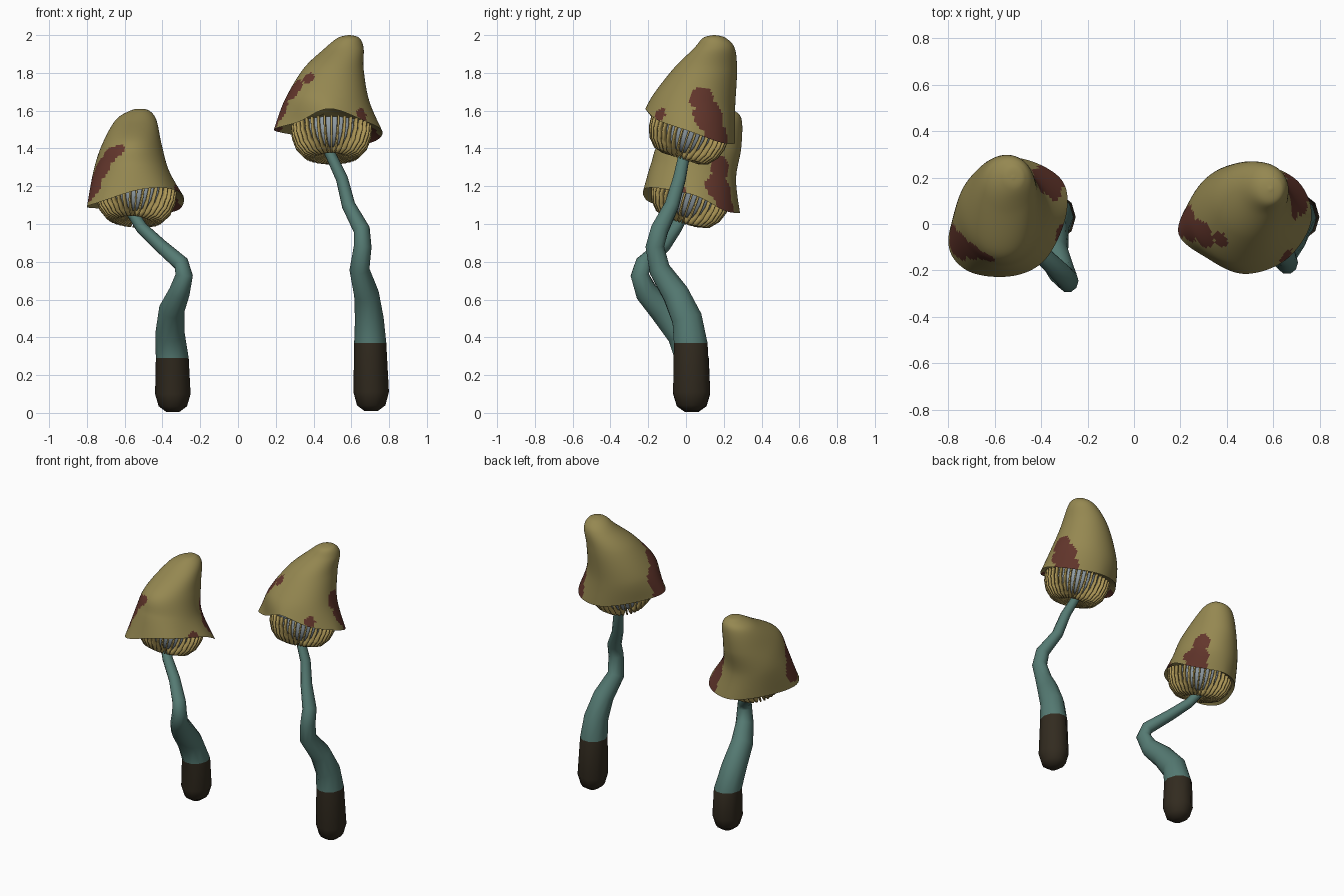
import bpy, bmesh, math
from mathutils import Vector as V
from mathutils.bvhtree import BVHTree

if "Cube" in bpy.data.objects:
    bpy.data.objects.remove(bpy.data.objects["Cube"])


def mat(name, rgb):
    m = bpy.data.materials.new(name)
    m.diffuse_color = (*rgb, 1)
    m.use_nodes = True
    m.node_tree.nodes["Principled BSDF"].inputs["Base Color"].default_value = m.diffuse_color
    return m


OLIVE = mat("olive_cap", (0.30, 0.245, 0.082))
RUST = mat("rust_spots", (0.125, 0.037, 0.025))
TEAL = mat("teal_stem", (0.09, 0.195, 0.17))
DARK = mat("dark_root", (0.032, 0.024, 0.014))
GREY = mat("grey_gill", (0.30, 0.36, 0.40))
STRAW = mat("straw_gill", (0.42, 0.31, 0.095))


def make(name, verts, faces, mats, angle=50):
    me = bpy.data.meshes.new(name)
    me.from_pydata([tuple(v) for v in verts], [], faces)
    for m in mats:
        me.materials.append(m)
    bm = bmesh.new()
    bm.from_mesh(me)
    bmesh.ops.recalc_face_normals(bm, faces=bm.faces)
    bm.to_mesh(me)
    bm.free()
    ob = bpy.data.objects.new(name, me)
    bpy.context.collection.objects.link(ob)
    bpy.context.view_layer.objects.active = ob
    ob.select_set(True)
    bpy.ops.object.shade_smooth_by_angle(angle=math.radians(angle))
    ob.select_set(False)
    return ob


def loft(rings):
    """Skin a list of equal rings and cap both ends."""
    n = len(rings[0])
    verts = [p for r in rings for p in r]
    faces = [(i * n + j, i * n + (j + 1) % n, (i + 1) * n + (j + 1) % n, (i + 1) * n + j)
             for i in range(len(rings) - 1) for j in range(n)]
    faces += [tuple(range(n)), tuple(range((len(rings) - 1) * n, len(rings) * n))]
    return verts, faces


def catmull(a, b, c, d, t):
    return 0.5 * (2 * b + (c - a) * t + (2 * a - 5 * b + 4 * c - d) * t * t
                  + (3 * b - a - 3 * c + d) * t ** 3)


def stem(name, path, split):
    rings = []
    pts = [V(p[:3]) for p in path]
    for i, p in enumerate(pts):
        t = (pts[min(i + 1, len(pts) - 1)] - pts[max(i - 1, 0)]).normalized()
        if p.z <= split + 0.01:
            t = V((0, 0, 1))
        side = V((0, 1, 0)).cross(t).normalized()
        fwd = t.cross(side)
        r = path[i][3]
        rings.append([p + side * r * math.cos(a) + fwd * r * 1.1 * math.sin(a)
                      for a in [k * math.tau / 10 for k in range(10)]])
    ob = make(name, *loft(rings), [TEAL, DARK])
    for f in ob.data.polygons:
        f.material_index = int(f.center.z < split)


def cap(name, rim, levels, spots):
    N, SUB = 96, 12
    rim = [V(p) for p in rim]
    cen = sum(rim, V()) / 8

    def rim_pt(j):
        s = j * 8 / N
        k = int(s)
        return catmull(*[rim[(k + o) % 8] for o in (-1, 0, 1, 2)], s - k)
    edge = [rim_pt(j) for j in range(N)]
    keys = [edge]
    for cx, cy, z, rx, ry, tilt in levels:
        keys.append([V((cx + rx * math.cos(a), cy + ry * math.sin(a), z - tilt * math.sin(a)))
                     for a in [j * math.tau / N for j in range(N)]])
    # underside turning inward, then the outer bell
    rings = [[cen.lerp(p, s) + V((0, 0, h)) for p in edge]
             for s, h in ((0.3, 0.06), (0.65, 0.05), (0.9, 0.02))]
    for i in range(len(keys) - 1):
        ks = [keys[max(0, min(len(keys) - 1, i + o))] for o in (-1, 0, 1, 2)]
        for s in range(SUB):
            rings.append([catmull(*[k[j] for k in ks], s / SUB) for j in range(N)])
    rings.append(keys[-1])
    verts, faces = loft(rings)
    tree = BVHTree.FromPolygons(verts, faces)
    blobs = [(tree.find_nearest(V(s[:3]))[0], s[3]) for s in spots]
    ob = make(name, verts, faces, [OLIVE, RUST])
    for f in ob.data.polygons:
        f.material_index = int(any((f.center - c).length < r for c, r in blobs))


def gills(name, centre, down):
    c, d = V(centre), V(down).normalized()
    u = V((0, 1, 0)).cross(d).normalized()
    w = d.cross(u)
    outer = [(0.215, -0.04), (0.21, 0.02), (0.19, 0.075), (0.15, 0.12), (0.10, 0.135), (0.045, 0.115), (0.02, 0.07)]
    inner = [(0.19, -0.04), (0.185, 0.01), (0.165, 0.055), (0.13, 0.09), (0.09, 0.10), (0.045, 0.085), (0.01, 0.05)]

    def at(p, a):
        return c + (u * math.cos(a) + w * math.sin(a)) * p[0] + d * p[1]
    # grey bowl behind the blades
    make(name + "_bowl", *loft([[at(p, k * math.tau / 32) for k in range(32)] for p in inner]), [GREY])
    # radial blades
    verts, faces = [], []
    for k in range(36):
        b, a = len(verts), k * math.tau / 36
        for o, i in zip(outer, inner):
            verts += [at(o, a), at(i, a)]
        faces += [(b + 2 * i, b + 2 * i + 2, b + 2 * i + 3, b + 2 * i + 1) for i in range(len(outer) - 1)]
    ob = make(name + "_blades", verts, faces, [STRAW])
    m = ob.modifiers.new("thickness", "SOLIDIFY")
    m.thickness, m.offset = 0.009, 0


# short mushroom on the left
stem("short_stem", [
    (-0.345, 0.03, 0.005, 0.035), (-0.345, 0.03, 0.035, 0.075), (-0.345, 0.03, 0.1, 0.094),
    (-0.348, 0.03, 0.29, 0.087), (-0.36, -0.02, 0.42, 0.078), (-0.35, -0.125, 0.55, 0.068),
    (-0.31, -0.21, 0.64, 0.056), (-0.285, -0.245, 0.73, 0.046), (-0.30, -0.225, 0.79, 0.042),
    (-0.41, -0.12, 0.885, 0.036), (-0.51, -0.055, 0.98, 0.032), (-0.60, 0.02, 1.12, 0.028)], 0.29)
cap("short_cap",
    [(-0.29, 0.05, 1.15), (-0.325, 0.205, 1.07), (-0.53, 0.285, 1.06), (-0.71, 0.17, 1.08),
     (-0.80, -0.07, 1.09), (-0.72, -0.2, 1.12), (-0.53, -0.225, 1.18), (-0.38, -0.15, 1.19)],
    [(-0.565, 0.04, 1.28, 0.2, 0.225, 0.04), (-0.562, 0.08, 1.42, 0.158, 0.212, 0.02),
     (-0.54, 0.175, 1.55, 0.108, 0.12, 0), (-0.52, 0.2, 1.6, 0.05, 0.055, 0),
     (-0.52, 0.2, 1.61, 0.006, 0.006, 0)],
    [(-0.77, -0.08, 1.2, 0.085), (-0.73, -0.1, 1.29, 0.07), (-0.68, -0.12, 1.36, 0.05),
     (-0.62, -0.12, 1.38, 0.035), (-0.39, 0.2, 1.3, 0.06), (-0.35, 0.2, 1.2, 0.085),
     (-0.33, 0.24, 1.1, 0.075), (-0.30, -0.05, 1.17, 0.04)])
gills("short_gills", (-0.54, 0.02, 1.14), (-0.08, -0.3, -0.95))

# tall mushroom on the right
stem("tall_stem", [
    (0.705, 0.03, 0.01, 0.035), (0.705, 0.03, 0.04, 0.075), (0.705, 0.03, 0.11, 0.094),
    (0.70, 0.025, 0.37, 0.085), (0.695, 0.005, 0.5, 0.076), (0.68, -0.055, 0.63, 0.066),
    (0.643, -0.14, 0.76, 0.053), (0.66, -0.165, 0.88, 0.047), (0.655, -0.14, 0.97, 0.044),
    (0.585, -0.075, 1.1, 0.036), (0.55, -0.035, 1.24, 0.032), (0.47, 0.0, 1.41, 0.027)], 0.37)
cap("tall_cap",
    [(0.765, 0.02, 1.49), (0.70, 0.19, 1.43), (0.5, 0.26, 1.43), (0.3, 0.17, 1.47),
     (0.19, -0.03, 1.50), (0.32, -0.15, 1.54), (0.48, -0.215, 1.61), (0.66, -0.15, 1.55)],
    [(0.47, 0.045, 1.65, 0.225, 0.215, 0.04), (0.505, 0.105, 1.82, 0.16, 0.165, 0.01),
     (0.562, 0.15, 1.93, 0.103, 0.108, 0), (0.585, 0.15, 1.985, 0.057, 0.06, 0),
     (0.588, 0.15, 2.0, 0.006, 0.006, 0)],
    [(0.2, 0.0, 1.53, 0.06), (0.22, 0.0, 1.61, 0.085), (0.28, -0.05, 1.72, 0.065),
     (0.35, -0.09, 1.805, 0.037), (0.68, 0.08, 1.66, 0.065), (0.71, 0.13, 1.57, 0.09),
     (0.72, 0.18, 1.47, 0.08), (0.66, -0.14, 1.58, 0.035)])
gills("tall_gills", (0.495, 0.01, 1.475), (0.0, -0.3, -0.95))
